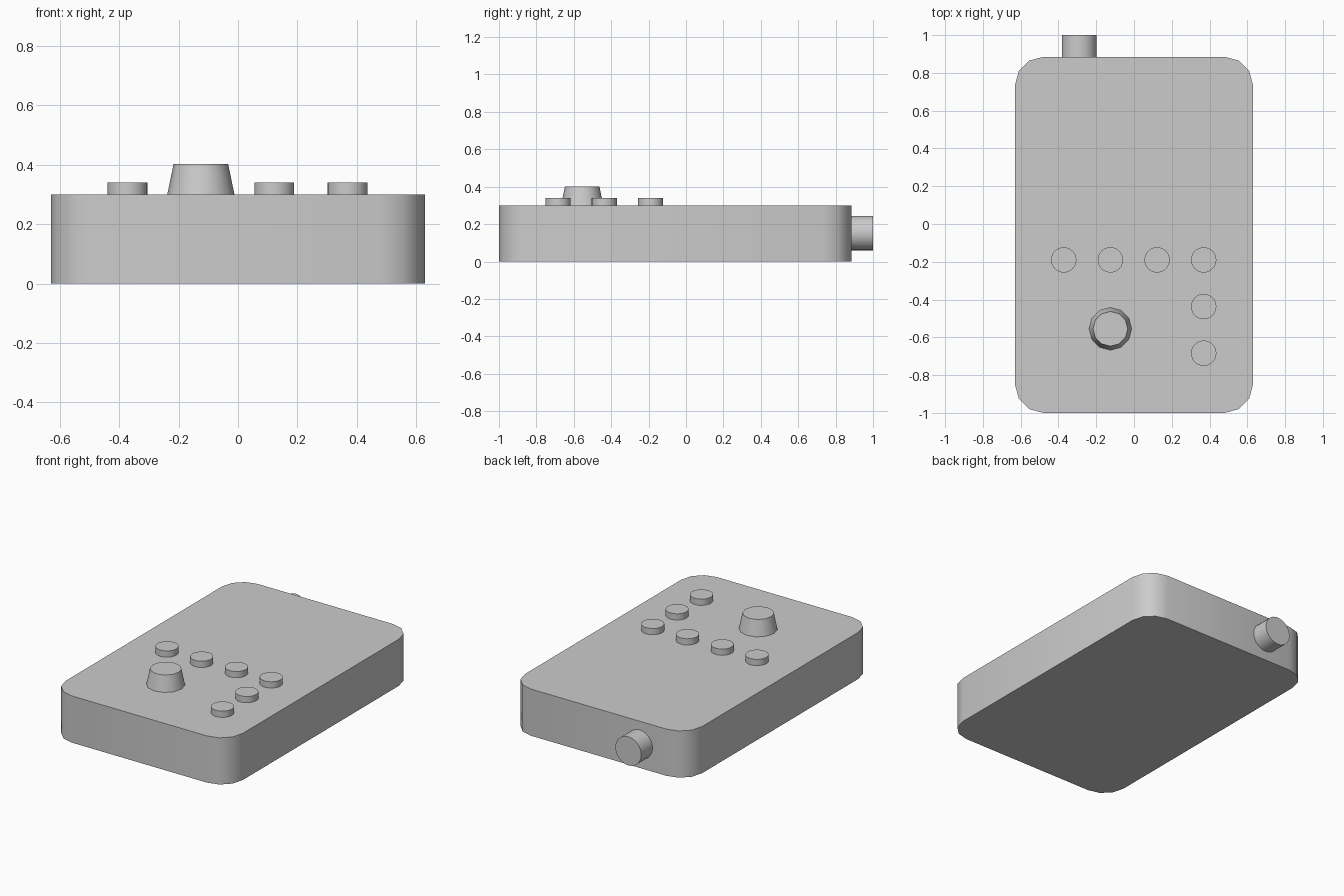
import bpy
import bmesh
import math
from mathutils import Matrix, Vector

cube = bpy.data.objects.get("Cube")
if cube:
    bpy.data.objects.remove(cube, do_unlink=True)

grey = bpy.data.materials.new("light grey")
grey.use_nodes = True
colour = (0.6, 0.6, 0.6, 1)
grey.diffuse_color = colour
grey.node_tree.nodes["Principled BSDF"].inputs["Base Color"].default_value = colour


def add_part(name, bm):
    """Turn a bmesh into a grey object, smooth with sharp rims."""
    bmesh.ops.recalc_face_normals(bm, faces=bm.faces)
    mesh = bpy.data.meshes.new(name)
    bm.to_mesh(mesh)
    bm.free()
    mesh.materials.append(grey)
    obj = bpy.data.objects.new(name, mesh)
    bpy.context.collection.objects.link(obj)
    bpy.ops.object.select_all(action="DESELECT")
    obj.select_set(True)
    bpy.context.view_layer.objects.active = obj
    bpy.ops.object.shade_smooth_by_angle(angle=math.radians(40))
    return obj


def add_round(name, base, r_base, r_top, height, sides, turn=Matrix()):
    """Capped cylinder or cone standing on the base point."""
    bm = bmesh.new()
    place = Matrix.Translation(base) @ turn @ Matrix.Translation((0, 0, height / 2))
    bmesh.ops.create_cone(bm, cap_ends=True, segments=sides, radius1=r_base,
                          radius2=r_top, depth=height, matrix=place)
    return add_part(name, bm)


# Body: a slab with rounded vertical corners
HALF_W, FRONT, BACK, TOP, RADIUS = 0.63, -1.0, 0.885, 0.3, 0.15
corners = [(1, BACK - RADIUS), (-1, BACK - RADIUS),
           (-1, FRONT + RADIUS), (1, FRONT + RADIUS)]
bm = bmesh.new()
outline = []
for quarter, (side, cy) in enumerate(corners):
    for step in range(4):
        a = math.radians(90 * quarter + 30 * step)
        outline.append(bm.verts.new((side * (HALF_W - RADIUS) + RADIUS * math.cos(a),
                                     cy + RADIUS * math.sin(a), 0)))
base_face = bm.faces.new(outline)
result = bmesh.ops.extrude_face_region(bm, geom=[base_face], use_keep_orig=True)
raised = [v for v in result["geom"] if isinstance(v, bmesh.types.BMVert)]
bmesh.ops.translate(bm, verts=raised, vec=Vector((0, 0, TOP)))
add_part("body", bm)

# Buttons: a row across, then a column down the left side
PITCH = 0.247
spots = [(-0.372 + PITCH * i, -0.19) for i in range(4)]
spots += [(spots[3][0], -0.19 - PITCH * i) for i in (1, 2)]
for number, (x, y) in enumerate(spots, 1):
    add_round(f"button_{number}", (x, y, TOP), 0.067, 0.067, 0.04, 32)

# Tapered knob
add_round("knob", (-0.125, -0.555, TOP), 0.113, 0.092, 0.102, 12)

# Round connector on the back
add_round("back_connector", (-0.29, BACK, 0.152), 0.092, 0.092, 1 - BACK, 32,
          Matrix.Rotation(math.radians(-90), 4, "X"))
